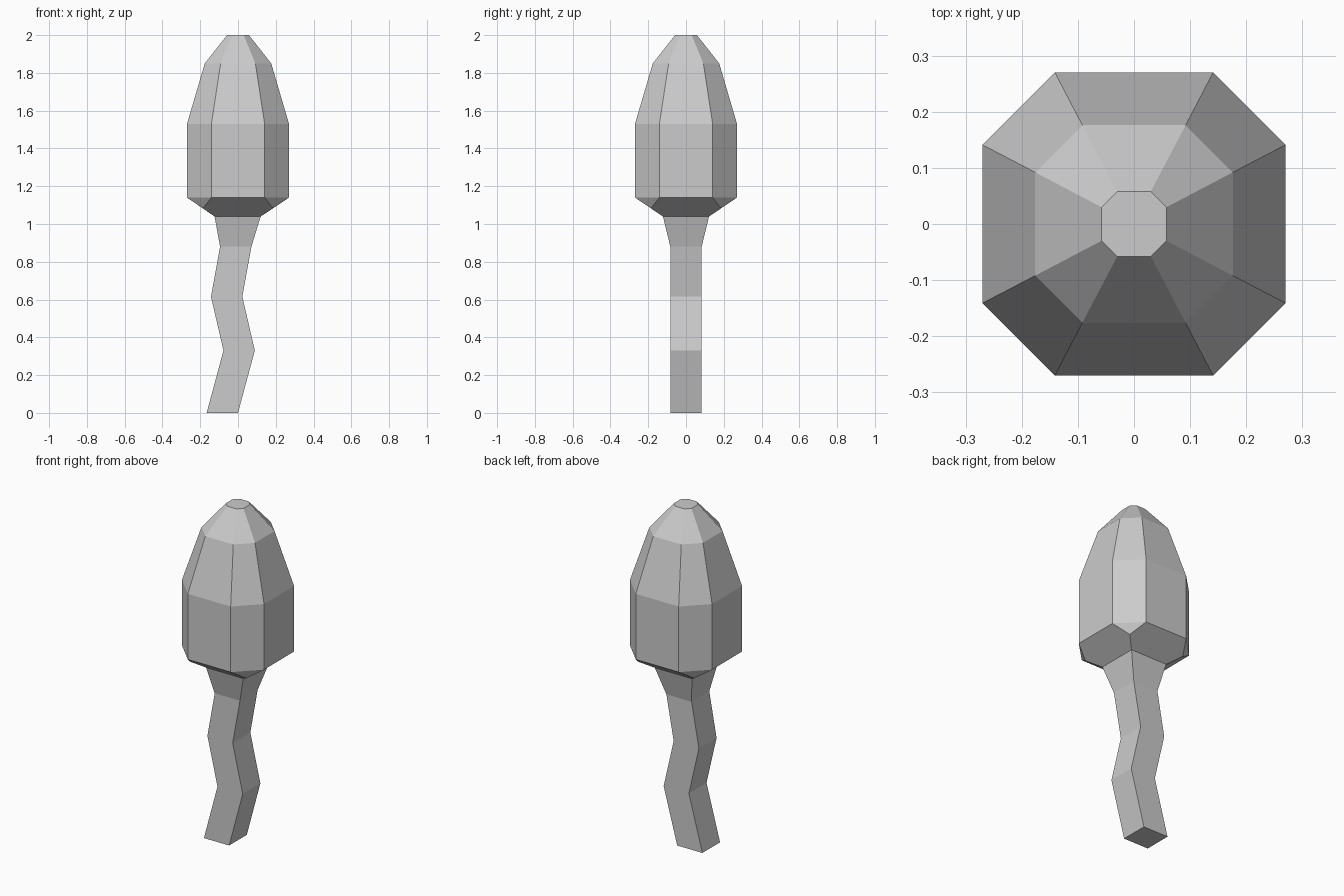
import bpy, bmesh

if "Cube" in bpy.data.objects:
    bpy.data.objects.remove(bpy.data.objects["Cube"])


def ring(bm, points, z):
    return [bm.verts.new((x, y, z)) for x, y in points]


def bridge(bm, a, b):
    n = len(a)
    for i in range(n):
        j = (i + 1) % n
        bm.faces.new((a[i], a[j], b[j], b[i]))


def square(cx, r):
    return [(cx - r, -r), (cx + r, -r), (cx + r, r), (cx - r, r)]


def octagon(r, c):
    # counter-clockwise, starting with the front side
    return [(-c, -r), (c, -r), (r, -c), (r, c),
            (c, r), (-c, r), (-r, c), (-r, -c)]


def finish(name, bm):
    bmesh.ops.recalc_face_normals(bm, faces=bm.faces)
    mesh = bpy.data.meshes.new(name)
    bm.to_mesh(mesh)
    bm.free()
    bpy.context.collection.objects.link(bpy.data.objects.new(name, mesh))


# Crooked square stem: (height, centre x, half width), open where it meets the cap
bm = bmesh.new()
stem = [(0, -0.083, 0.083), (0.33, 0.006, 0.083), (0.615, -0.06, 0.083),
        (0.88, -0.012, 0.083), (1.04, -0.002, 0.122)]
rings = [ring(bm, square(cx, r), z) for z, cx, r in stem]
for a, b in zip(rings, rings[1:]):
    bridge(bm, a, b)
bm.faces.new(rings[0][::-1])
finish("stem", bm)

# Eight-sided cap: (height, half width, half side length)
bm = bmesh.new()
cap = [(1.14, 0.27, 0.141), (1.53, 0.27, 0.141),
       (1.85, 0.176, 0.092), (2.0, 0.058, 0.03)]
rings = [ring(bm, octagon(r, c), z) for z, r, c in cap]
for a, b in zip(rings, rings[1:]):
    bridge(bm, a, b)
bm.faces.new(rings[-1])

# Cap underside: four sloping sides down to the stem, with triangular corner cuts
rim = rings[0]
neck = ring(bm, square(-0.002, 0.122), 1.04)
corner = ring(bm, square(0, 0.186), 1.083)
for i in range(4):
    j = (i + 1) % 4
    bm.faces.new((rim[2 * i], corner[i], neck[i], neck[j], corner[j], rim[2 * i + 1]))
    bm.faces.new((rim[2 * i + 1], corner[j], rim[2 * j]))
finish("cap", bm)
